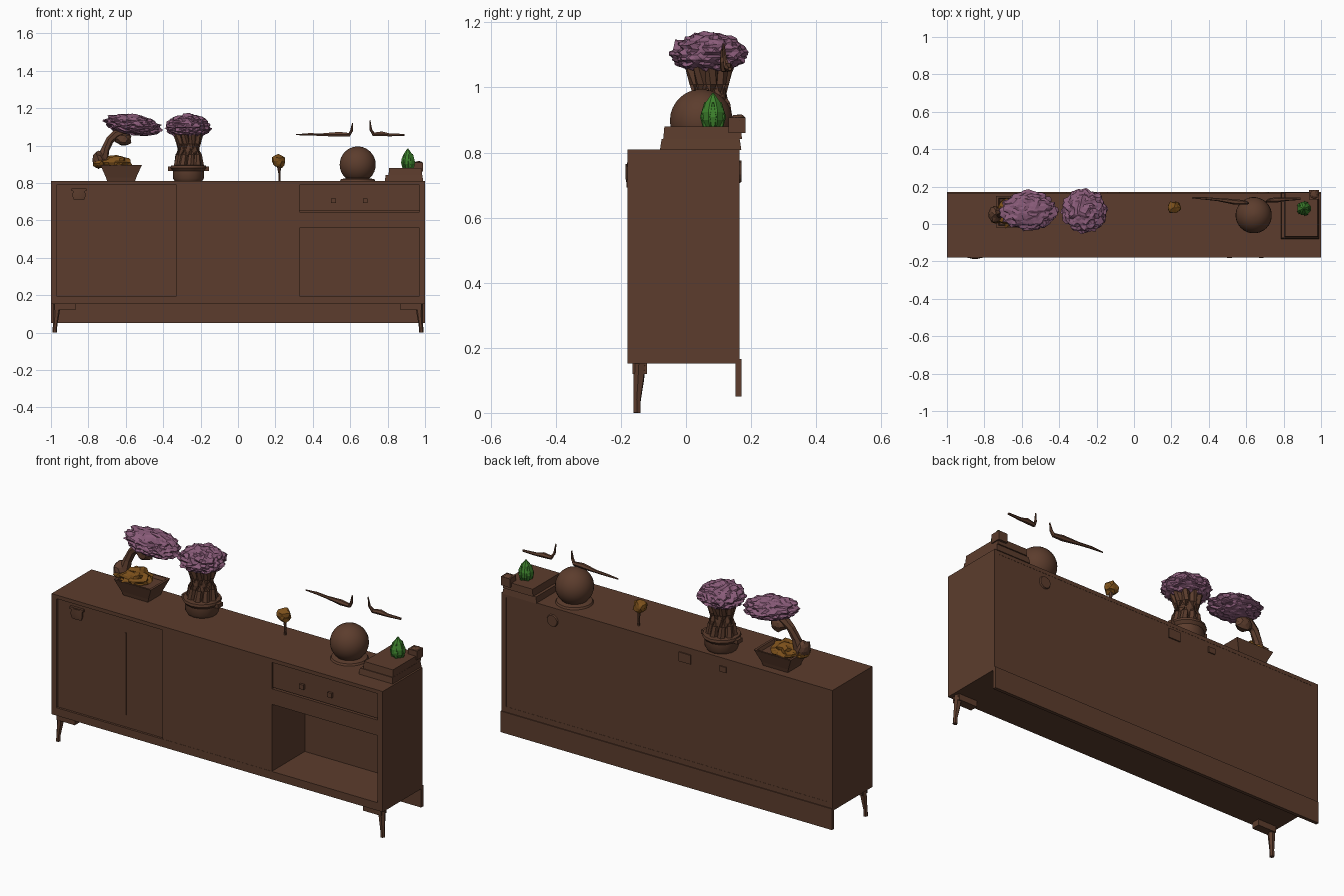
import bpy, bmesh, math, random
from mathutils import Vector, Matrix, noise

if "Cube" in bpy.data.objects:
    bpy.data.objects.remove(bpy.data.objects["Cube"])

random.seed(4)


def material(name, col):
    m = bpy.data.materials.new(name)
    m.diffuse_color = (*col, 1)
    m.use_nodes = True
    m.node_tree.nodes["Principled BSDF"].inputs["Base Color"].default_value = m.diffuse_color
    return m


WOOD = material("brown wood", (0.107, 0.046, 0.026))
PINK = material("pink blossom", (0.25, 0.105, 0.19))
GREEN = material("leaf green", (0.045, 0.215, 0.025))
OCHRE = material("ochre moss", (0.20, 0.08, 0.011))


def finish(name, bm, mat, smooth=False):
    bmesh.ops.recalc_face_normals(bm, faces=bm.faces)
    me = bpy.data.meshes.new(name)
    bm.to_mesh(me)
    bm.free()
    me.materials.append(mat)
    ob = bpy.data.objects.new(name, me)
    bpy.context.collection.objects.link(ob)
    if smooth:
        bpy.ops.object.select_all(action='DESELECT')
        ob.select_set(True)
        bpy.context.view_layer.objects.active = ob
        bpy.ops.object.shade_smooth_by_angle(angle=math.radians(40))
    return ob


def box(name, x, y, z, mat=WOOD, taper=1.0):
    """Box from (min, max) pairs; taper scales its top."""
    bm = bmesh.new()
    bmesh.ops.create_cube(bm, size=1)
    for v in bm.verts:
        s = taper if v.co.z > 0 else 1
        v.co = (sum(x) / 2 + v.co.x * s * (x[1] - x[0]),
                sum(y) / 2 + v.co.y * s * (y[1] - y[0]),
                sum(z) / 2 + v.co.z * (z[1] - z[0]))
    return finish(name, bm, mat)


def loft(bm, rings):
    loops = [[bm.verts.new(p) for p in r] for r in rings]
    n = len(loops[0])
    for a, b in zip(loops, loops[1:]):
        for i in range(n):
            bm.faces.new((a[i], a[(i + 1) % n], b[(i + 1) % n], b[i]))
    bm.faces.new(loops[0])
    bm.faces.new(loops[-1])


def lathe(name, centre, profile, mat=WOOD, sides=20, sx=1, sy=1, smooth=True):
    """Turn (radius, height) pairs about a vertical axis."""
    bm = bmesh.new()
    turn = math.pi / sides
    loft(bm, [[(centre[0] + sx * r * math.cos(turn * (2 * i + 1)),
                centre[1] + sy * r * math.sin(turn * (2 * i + 1)), z)
               for i in range(sides)] for r, z in profile])
    return finish(name, bm, mat, smooth)


def tube(name, pts, radii, mat=WOOD, sides=7):
    pts = [Vector(p) for p in pts]
    rings = []
    for i, (p, r) in enumerate(zip(pts, radii)):
        t = pts[min(i + 1, len(pts) - 1)] - pts[max(i - 1, 0)]
        q = t.to_track_quat('Z', 'Y')
        rings.append([p + q @ Vector((r * math.cos(a), r * math.sin(a), 0))
                      for a in (math.tau * k / sides for k in range(sides))])
    bm = bmesh.new()
    loft(bm, rings)
    return finish(name, bm, mat)


def blob(name, centre, size, mat, sub=3, rough=0.15, freq=4, tilt=0, flat=1.0):
    """Lumpy ball; flat shortens the underside."""
    bm = bmesh.new()
    bmesh.ops.create_icosphere(bm, subdivisions=sub, radius=1)
    off = Vector([random.uniform(0, 50) for _ in range(3)])
    rot = Matrix.Rotation(tilt, 3, 'Y')
    for v in bm.verts:
        p = v.co * (1 + rough * noise.noise(v.co * freq + off))
        if p.z < 0:
            p.z *= flat
        p = Vector((p.x * size[0], p.y * size[1], p.z * size[2]))
        v.co = Vector(centre) + rot @ p
    return finish(name, bm, mat)


# Cabinet carcass
F, B = -0.18, 0.165
box("cabinet_top", (-1, 1), (F, B), (0.79, 0.81))
box("cabinet_bottom", (-1, 1), (F, B), (0.152, 0.195))
for s, side in ((-1, "left"), (1, "right")):
    box(side + "_side", sorted((s * 0.97, s)), (F, B), (0.152, 0.81))
box("back_panel", (-0.99, 0.99), (0.105, B - 0.001), (0.16, 0.80))
box("back_skirt", (-1, 1), (0.152, 0.17), (0.05, 0.165))

# Left and middle doors
box("left_door", (-0.975, -0.33), (F + 0.012, F + 0.04), (0.19, 0.795))
box("left_door_seam", (-0.563, -0.557), (F + 0.008, F + 0.02), (0.26, 0.71))
box("middle_door", (-0.33, 0.33), (F + 0.001, 0.11), (0.185, 0.80))
lathe("left_door_knob", (-0.85, F + 0.004), [(0.03, 0.71), (0.038, 0.73), (0.034, 0.765)],
      sides=8, sy=0.3)
box("left_door_latch", (-0.89, -0.81), (F - 0.002, F + 0.014), (0.757, 0.77))

# Drawer, rail and open niche on the right
box("drawer", (0.33, 0.975), (F + 0.01, 0.11), (0.65, 0.795))
box("niche_rail", (0.33, 0.975), (F + 0.002, 0.11), (0.56, 0.645))
for x in (0.51, 0.68):
    box("drawer_knob", (x - 0.013, x + 0.013), (F - 0.003, F + 0.015), (0.692, 0.718))

# Small fittings on the back
box("back_plate", (-0.145, -0.075), (0.16, 0.170), (0.725, 0.775))
box("back_plate_small", (-0.36, -0.32), (0.16, 0.170), (0.735, 0.765))
bm = bmesh.new()
bmesh.ops.create_cone(bm, cap_ends=True, segments=14, radius1=0.036, radius2=0.03, depth=0.012,
                      matrix=Matrix.Translation((0.69, 0.165, 0.74)) @ Matrix.Rotation(-math.pi / 2, 4, 'X'))
finish("back_cable_cap", bm, WOOD)

# Front legs with brackets
for s, side in ((-1, "left"), (1, "right")):
    tube(side + "_front_leg", [(s * 0.968, -0.142, 0.16), (s * 0.972, -0.145, 0.10),
                               (s * 0.978, -0.15, 0.04), (s * 0.98, -0.151, 0)],
         [0.021, 0.017, 0.012, 0.012], sides=6)
    box(side + "_leg_bracket", sorted((s * 0.87, s * 0.98)), (-0.165, -0.12), (0.12, 0.155))

# Bonsai in a tray
lathe("bonsai_tray", (-0.625, 0.065), [(0.105, 0.81), (0.115, 0.83), (0.15, 0.885), (0.158, 0.897), (0.14, 0.897),
      (0.13, 0.88)], sides=4, sy=0.75, smooth=False)
blob("bonsai_moss", (-0.655, 0.06, 0.895), (0.085, 0.07, 0.05), OCHRE, rough=0.35, flat=0.4)
blob("bonsai_root", (-0.745, 0.05, 0.925), (0.035, 0.045, 0.045), WOOD, 2, 0.3)
blob("bonsai_root_moss", (-0.74, 0.05, 0.905), (0.034, 0.05, 0.028), OCHRE, 2, 0.3)
tube("bonsai_trunk", [(-0.73, 0.055, 0.91), (-0.71, 0.065, 0.98), (-0.685, 0.07, 1.03),
                      (-0.65, 0.07, 1.06), (-0.58, 0.07, 1.09)], [0.035, 0.023, 0.022, 0.025, 0.02])
blob("bonsai_branch", (-0.615, 0.075, 1.035), (0.045, 0.035, 0.035), WOOD, 2, 0.35)
blob("bonsai_blossom", (-0.563, 0.07, 1.107), (0.145, 0.1, 0.058), PINK, 4, 0.22, 5, 0.14, 0.85)

# Potted tree with several stems
CX, CY = -0.265, 0.07
lathe("tree_pot", (CX, CY), [(0.075, 0.81), (0.085, 0.825), (0.085, 0.865), (0.098, 0.88), (0.095, 0.893),
      (0.075, 0.895)], sides=14)
for s in (-1, 1):
    box("pot_handle", sorted((CX + s * 0.08, CX + s * 0.11)), (CY - 0.02, CY + 0.02), (0.865, 0.887))
blob("tree_core", (CX, CY, 0.97), (0.055, 0.05, 0.11), WOOD, 3, 0.3)
for k in range(9):
    a = math.tau * k / 9
    tube("tree_stem", [(CX + r * math.cos(a + t), CY + 0.9 * r * math.sin(a + t), z) for r, t, z in
                       ((0.062, 0, 0.885), (0.055, 0.1, 0.95), (0.048, 0.2, 1.01), (0.065, 0.15, 1.07))],
         [0.022, 0.017, 0.019, 0.02], sides=6)
blob("tree_blossom", (CX, CY, 1.1), (0.118, 0.112, 0.065), PINK, 4, 0.22, 5, 0, 0.85)

# Small sprout
tube("sprout_stem", [(0.222, 0.09, 0.805), (0.222, 0.09, 0.85), (0.218, 0.092, 0.90)],
     [0.007, 0.006, 0.012], sides=6)
blob("sprout_head", (0.215, 0.09, 0.917), (0.036, 0.034, 0.034), OCHRE, 2, 0.4)

# Round vase
ball = [(0.097 * math.cos(t), 0.898 + 0.097 * math.sin(t))
        for t in (math.radians(-60 + 12 * k) for k in range(13))]
lathe("round_vase", (0.64, 0.047), [(0.095, 0.81), (0.09, 0.82), (0.06, 0.826)] + ball + [(0.004, 0.995)], sides=28)

# Loose twigs above the vase
tube("left_twig", [(0.31, 0.14, 1.058), (0.38, 0.137, 1.06), (0.45, 0.13, 1.058), (0.54, 0.118, 1.06),
                   (0.595, 0.115, 1.058), (0.607, 0.112, 1.08), (0.613, 0.11, 1.12)],
     [0.003, 0.007, 0.008, 0.015, 0.011, 0.008, 0.003], sides=6)
tube("right_twig", [(0.705, 0.115, 1.135), (0.71, 0.12, 1.085), (0.725, 0.127, 1.06), (0.77, 0.13, 1.063),
                    (0.81, 0.132, 1.057), (0.89, 0.135, 1.057)],
     [0.003, 0.007, 0.011, 0.014, 0.009, 0.006], sides=6)

# Stacked books with a cactus and a small ornament
box("lower_book", (0.785, 0.99), (-0.08, 0.17), (0.808, 0.842), taper=0.96)
box("upper_book", (0.805, 0.985), (-0.07, 0.172), (0.842, 0.88), taper=0.97)
lathe("cactus", (0.908, 0.083), [(0.026, 0.878), (0.038, 0.9), (0.038, 0.925), (0.024, 0.955), (0.003, 0.983)],
      GREEN, sides=8, smooth=False)
for k in range(5):
    a = math.tau * k / 5
    x, y = 0.908 + 0.026 * math.cos(a), 0.083 + 0.026 * math.sin(a)
    lathe("cactus_leaf", (x, y), [(0.008, 0.88), (0.016, 0.91), (0.002, 0.955)], GREEN, sides=5, smooth=False)
box("book_end", (0.935, 0.99), (0.13, 0.183), (0.86, 0.908))
blob("book_end_knob", (0.965, 0.158, 0.9), (0.026, 0.026, 0.018), WOOD, 2, 0.2)
